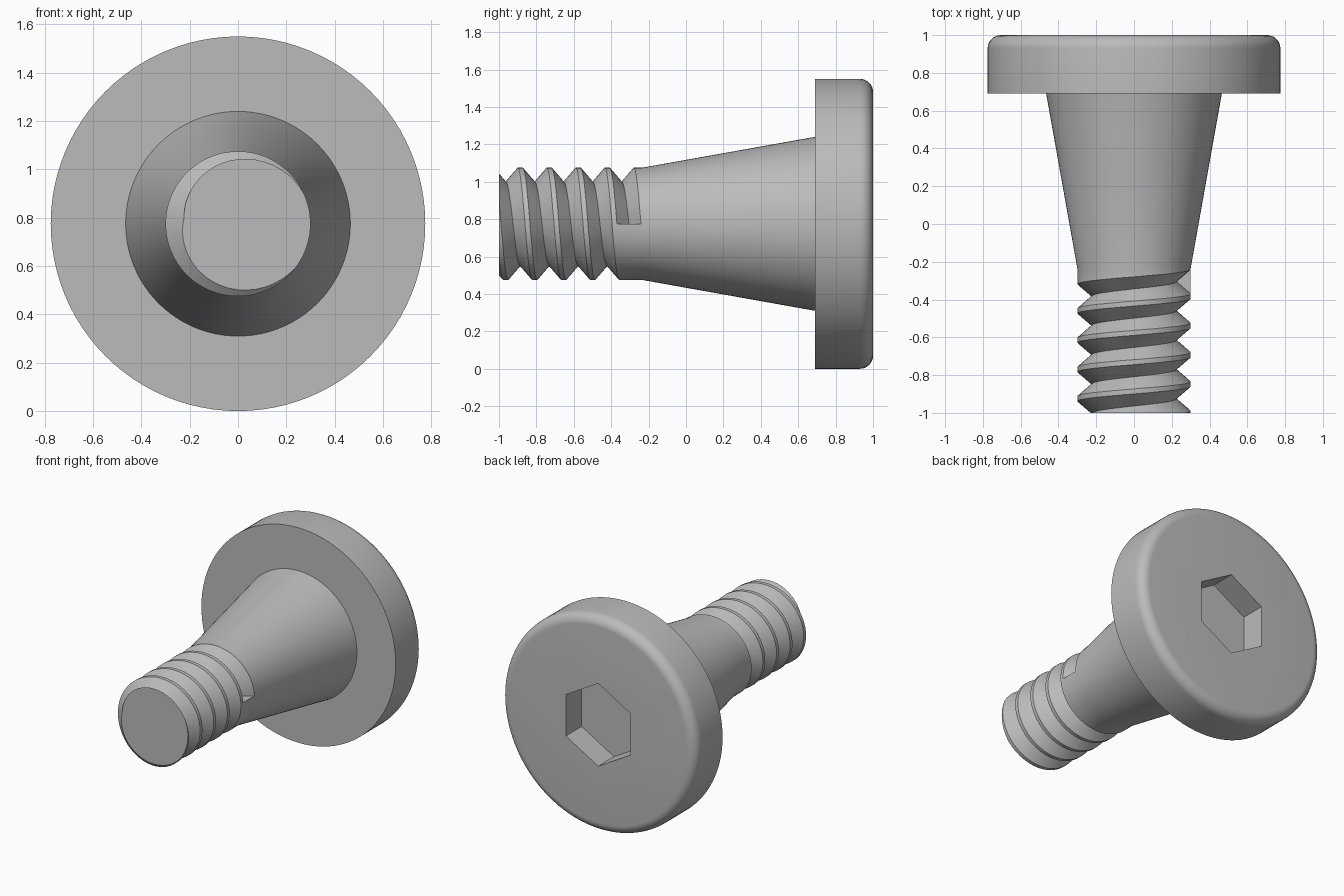
import bpy
import bmesh
from math import cos, sin, pi, radians

default = bpy.data.objects.get("Cube")
if default:
    bpy.data.objects.remove(default, do_unlink=True)

AXIS_Z = 0.775        # height of the bolt axis
HEAD_R = 0.775
SHANK_R = 0.30
ROOT_R = 0.225
PITCH = 0.155
GROOVE_START = -0.305
GROOVE_HALF = 0.064
STEPS = 48            # thread sections per turn

steel = bpy.data.materials.new("grey steel")
steel.use_nodes = True
colour = (0.5, 0.5, 0.5, 1)
steel.diffuse_color = colour
steel.node_tree.nodes["Principled BSDF"].inputs["Base Color"].default_value = colour


def polar(r, angle, y):
    """Point at a radius and angle around the bolt axis."""
    return (r * cos(angle), y, AXIS_Z + r * sin(angle))


def ring(r, y, sides, start=0.0):
    return [polar(r, start + 2 * pi * i / sides, y) for i in range(sides)]


def loft(name, sections):
    """Closed solid skinned through equal-sized loops of points."""
    bm = bmesh.new()
    loops = [[bm.verts.new(p) for p in s] for s in sections]
    n = len(loops[0])
    for a, b in zip(loops, loops[1:]):
        for i in range(n):
            j = (i + 1) % n
            bm.faces.new((a[i], a[j], b[j], b[i]))
    bm.faces.new(loops[0])
    bm.faces.new(loops[-1])
    bmesh.ops.recalc_face_normals(bm, faces=bm.faces)
    mesh = bpy.data.meshes.new(name)
    bm.to_mesh(mesh)
    bm.free()
    mesh.materials.append(steel)
    obj = bpy.data.objects.new(name, mesh)
    bpy.context.collection.objects.link(obj)
    return obj


def cut(target, cutter):
    """Subtract the cutter for good, then discard it."""
    cutter.hide_render = True
    mod = target.modifiers.new("cut", 'BOOLEAN')
    mod.operation = 'DIFFERENCE'
    mod.solver = 'EXACT'
    mod.object = cutter
    bpy.context.view_layer.objects.active = target
    bpy.ops.object.modifier_apply(modifier=mod.name)
    bpy.data.objects.remove(cutter, do_unlink=True)


# Turned body: shank, tapered neck and head with a rounded rim
fillet = 0.07
profile = [(SHANK_R, -1), (SHANK_R, -0.235), (0.465, 0.69), (HEAD_R, 0.69)]
for i in range(9):
    a = i / 8 * pi / 2
    profile.append((HEAD_R - fillet + fillet * cos(a), 1 - fillet + fillet * sin(a)))
bolt = loft("shoulder_bolt", [ring(r, y, 96) for r, y in profile])

# Helical V groove, starting abruptly on the left side
outer_r = SHANK_R + 0.005
outer_half = GROOVE_HALF * (outer_r - ROOT_R) / (SHANK_R - ROOT_R)
sections = []
for i in range(int(5.5 * STEPS) + 1):
    angle = 2 * pi * i / STEPS
    y = GROOVE_START - PITCH * i / STEPS
    sections.append([polar(ROOT_R, angle, y),
                     polar(outer_r, angle, y + outer_half),
                     polar(outer_r, angle, y - outer_half)])
cut(bolt, loft("thread_cutter", sections))

# Hexagonal drive socket in the back of the head
cut(bolt, loft("socket_cutter", [ring(0.298, y, 6, pi / 2) for y in (0.82, 1.1)]))

# Smooth curved surfaces, crisp edges
bpy.ops.object.select_all(action='DESELECT')
bolt.select_set(True)
bpy.context.view_layer.objects.active = bolt
bpy.ops.object.shade_smooth_by_angle(angle=radians(25))
